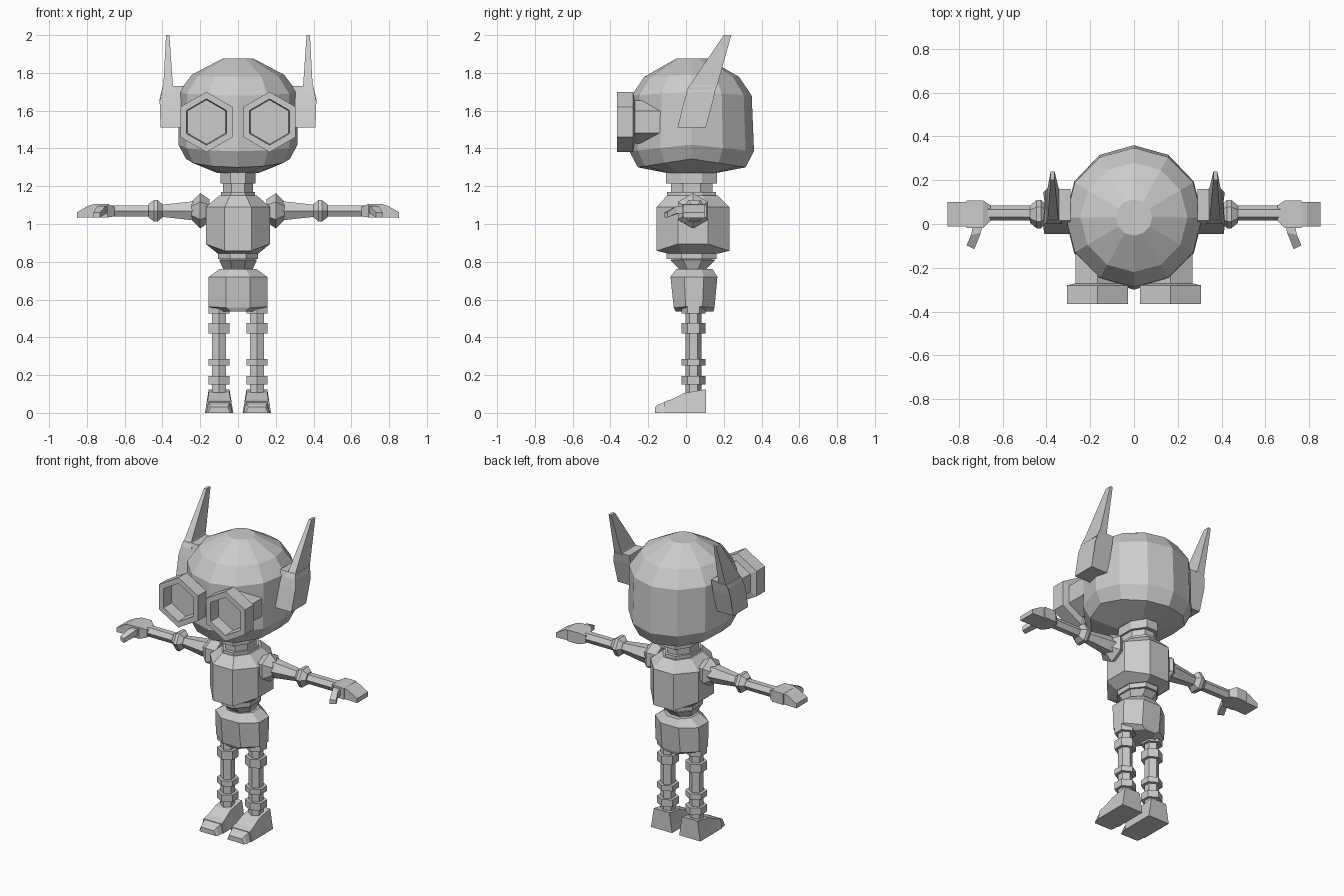
import bpy, bmesh, math

if "Cube" in bpy.data.objects:
    bpy.data.objects.remove(bpy.data.objects["Cube"])

grey = bpy.data.materials.new("light grey")
grey.diffuse_color = (0.6, 0.6, 0.6, 1)
grey.use_nodes = True
grey.node_tree.nodes["Principled BSDF"].inputs["Base Color"].default_value = grey.diffuse_color


def make(name, verts, faces, mirror=False):
    me = bpy.data.meshes.new(name)
    me.from_pydata(verts, [], faces)
    bm = bmesh.new()
    bm.from_mesh(me)
    bmesh.ops.recalc_face_normals(bm, faces=bm.faces)
    bm.to_mesh(me)
    bm.free()
    me.materials.append(grey)
    ob = bpy.data.objects.new(name, me)
    bpy.context.collection.objects.link(ob)
    if mirror:
        ob.modifiers.new("Mirror", 'MIRROR').use_mirror_merge = False
    return ob


def skin(name, rings, mirror=False):
    """Bridge rings of equal point count and cap both ends."""
    n = len(rings[0])
    verts = [p for r in rings for p in r]
    faces = [tuple(range(n)), tuple(range(len(verts) - n, len(verts)))]
    for k in range(len(rings) - 1):
        for i in range(n):
            j = (i + 1) % n
            faces.append((k * n + i, k * n + j, k * n + n + j, k * n + n + i))
    return make(name, verts, faces, mirror)


def upright(name, rows, n, phase=0.0, cx=0, mirror=False):
    """Rows: height, x radius, y radius, y centre, drop towards front and back."""
    s = 1 / math.cos(math.pi / n) if phase else 1
    rings = []
    for z, rx, ry, cy, drop in rows:
        ring = []
        for i in range(n):
            a = 2 * math.pi * i / n + phase
            c, d = math.cos(a) * s, math.sin(a) * s
            ring.append((cx + rx * c, cy + ry * d, z - drop * min(1, abs(d))))
        rings.append(ring)
    return skin(name, rings, mirror)


def along_x(name, rows, cy, cz, phase=0.0, n=6):
    """Rows: x, radius."""
    rings = [[(x, cy + r * math.cos(2 * math.pi * i / n + phase),
               cz + r * math.sin(2 * math.pi * i / n + phase)) for i in range(n)]
             for x, r in rows]
    return skin(name, rings, True)


def hex_y(y, r, cx=0.167, cz=1.54):
    return [(cx + r * math.sin(i * math.pi / 3), y, cz + r * math.cos(i * math.pi / 3))
            for i in range(6)]


def rect_x(x, y0, y1, z0, z1):
    return [(x, y0, z0), (x, y1, z0), (x, y1, z1), (x, y0, z1)]


def rect_y(y, hw, top_hw, z0, z1, cx=0.1):
    return [(cx - hw, y, z0), (cx + hw, y, z0), (cx + top_hw, y, z1), (cx - top_hw, y, z1)]


# Head
upright("head", [(1.27, .11, .13, .03, 0), (1.345, .275, .285, .03, .045),
                 (1.42, .315, .33, .03, .035), (1.70, .312, .318, .03, .02),
                 (1.79, .245, .25, .03, .01), (1.875, .083, .083, .03, 0)], 12)

# Goggles: hollow rim plus the tube reaching into the head
skin("goggle_rim", [hex_y(-.27, .11), hex_y(-.28, .16), hex_y(-.365, .16),
                    hex_y(-.365, .122), hex_y(-.29, .117)], True)
skin("goggle_tube", [hex_y(-.285, .115), hex_y(-.10, .115)], True)

# Ears and antennae
skin("ear", [[(x + dx * t, y, z) for y, z, t in
              ((-.045, 1.51, 0), (.105, 1.51, 0), (.145, 1.66, .4), (.16, 1.73, -1),
               (.015, 1.73, -1), (-.01, 1.65, .4))] for x, dx in ((.29, 0), (.41, .012))], True)
skin("antenna", [[(a, y0, z), (b, y0, z), (b, y1, z), (a, y1, z)] for a, b, y0, y1, z in
                 ((.33, .405, .0, .15, 1.70), (.345, .395, .02, .165, 1.735),
                  (.363, .381, .2, .24, 2.0))], True)

P8 = math.pi / 8
# Neck
upright("neck", [(1.12, .09, .13, .03, 0), (1.17, .09, .13, .03, 0), (1.17, .08, .11, .03, 0),
                 (1.215, .08, .11, .03, 0), (1.215, .093, .135, .03, 0),
                 (1.29, .093, .135, .03, 0)], 8, P8)

# Torso
upright("torso", [(.845, .11, .14, .037, 0), (.92, .17, .192, .037, .062),
                  (1.09, .17, .192, .037, 0), (1.15, .10, .135, .035, 0)], 8, P8)

# Waist
upright("waist", [(.72, .075, .06, .035, 0), (.765, .08, .075, .035, 0), (.81, .10, .12, .035, 0),
                  (.815, .085, .09, .035, 0), (.815, .105, .132, .03, 0),
                  (.87, .105, .132, .03, 0)], 8, P8)

# Pelvis
upright("pelvis", [(.537, .09, .10, .045, 0), (.567, .155, .108, .043, .01),
                   (.72, .155, .124, .042, 0), (.763, .095, .095, .045, 0)], 8, P8)

# Legs: thin shaft with wider joint collars
P6 = math.pi / 6
leg = [(.08, .037, .037, .04, 0)]
for lo, hi in ((.15, .195), (.25, .285), (.42, .475), (.525, .565)):
    leg += [(z, r, r, .04, 0) for z, r in ((lo, .037), (lo, .055), (hi, .055), (hi, .037))]
upright("leg", leg, 6, P6, .1, True)

# Feet
skin("foot", [rect_y(.105, .075, .055, 0, .125), rect_y(-.01, .075, .055, 0, .105),
              rect_y(-.075, .075, .06, 0, .072), rect_y(-.115, .075, .065, 0, .06)], True)
skin("toe_cap", [rect_y(-.10, .072, .06, .003, .062), rect_y(-.15, .068, .05, 0, .042),
                 rect_y(-.165, .06, .045, 0, .03)], True)

# Arms
along_x("shoulder", [(.15, .06), (.20, .093), (.245, .05)], .037, 1.07, math.pi / 2)
along_x("upper_arm", [(.22, .058), (.26, .055), (.41, .036)], .045, 1.07)
along_x("elbow", [(.40, .04), (.425, .065), (.445, .065), (.475, .04)], .045, 1.07)
along_x("forearm", [(.46, .034), (.68, .034)], .05, 1.068)

# Hands
skin("palm", [rect_x(.655, .015, .085, 1.04, 1.09), rect_x(.69, -.018, .108, 1.035, 1.107),
              rect_x(.765, -.018, .108, 1.035, 1.105)], True)
skin("fingers", [rect_x(.76, -.012, .1, 1.035, 1.105), rect_x(.79, -.012, .1, 1.035, 1.098),
                 rect_x(.853, -.012, .1, 1.033, 1.062)], True)
skin("thumb", [[(x0, y, z0), (x1, y - .01, z0), (x1, y - .01, z1), (x0, y, z1)][::1]
               for x0, x1, y, z0, z1 in ((.69, .735, .01, 1.055, 1.095),
                                         (.70, .745, -.04, 1.055, 1.095))]
     + [[(.73, -.115, 1.035), (.765, -.097, 1.035), (.765, -.097, 1.062), (.73, -.115, 1.062)]], True)
